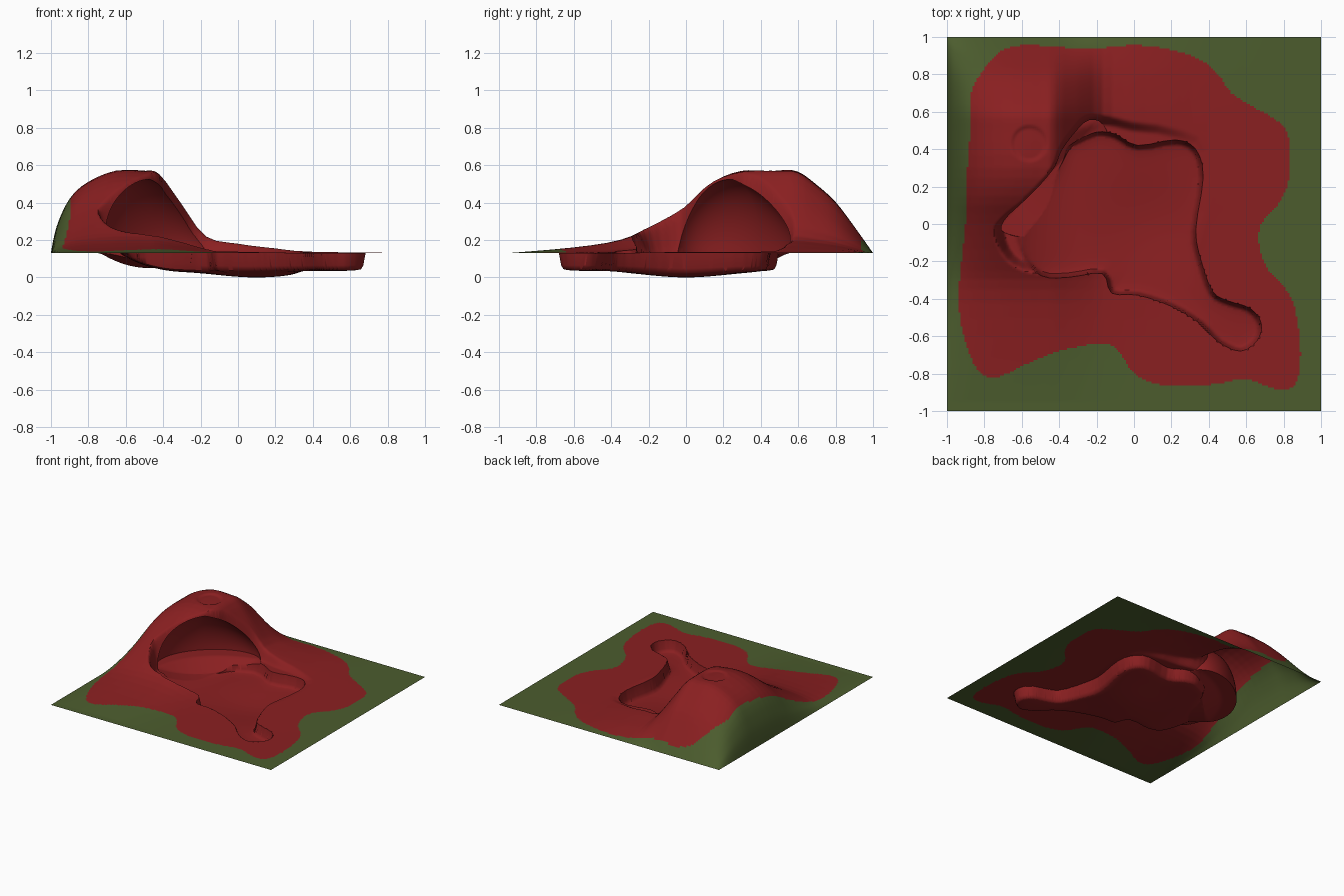
import bpy, bmesh, math
from mathutils import Matrix, Vector

if "Cube" in bpy.data.objects:
    bpy.data.objects.remove(bpy.data.objects["Cube"])

N = 190          # grid cells per side
GROUND = 0.13
ROW = 0.012      # spacing of the rows that follow the pit edge


def material(name, rgb):
    m = bpy.data.materials.new(name)
    m.diffuse_color = (*rgb, 1)
    m.use_nodes = True
    m.node_tree.nodes["Principled BSDF"].inputs["Base Color"].default_value = m.diffuse_color
    return m


def spline(pts, closed=True, n=3):
    """Catmull-Rom resampling of a few control points."""
    out, c = [], len(pts)
    at = lambda i: Vector(pts[i % c] if closed else pts[max(0, min(c - 1, i))])
    for i in range(c if closed else c - 1):
        a, b, d, e = at(i - 1), at(i), at(i + 1), at(i + 2)
        for k in range(n):
            t = k / n
            p = 0.5 * (2 * b + (d - a) * t + (2 * a - 5 * b + 4 * d - e) * t * t
                       + (3 * b - a - 3 * d + e) * t ** 3)
            out.append((p.x, p.y))
    if not closed:
        out.append(tuple(pts[-1]))
    return out


def inside(poly, x, y):
    r, (px, py) = False, poly[-1]
    for qx, qy in poly:
        if (qy > y) != (py > y) and x < (px - qx) * (y - qy) / (py - qy) + qx:
            r = not r
        px, py = qx, qy
    return r


def edge_distance(poly, x, y):
    """Signed distance to the outline (positive inside) and the nearest point on it."""
    if abs(x) > .82 or abs(y) > .8:
        return -9, x, y
    best, (px, py) = (9.0, x, y), poly[-1]
    for qx, qy in poly:
        ex, ey = qx - px, qy - py
        t = max(0, min(1, ((x - px) * ex + (y - py) * ey) / (ex * ex + ey * ey + 1e-12)))
        nx, ny = px + t * ex, py + t * ey
        d = (x - nx) ** 2 + (y - ny) ** 2
        if d < best[0]:
            best = (d, nx, ny)
        px, py = qx, qy
    return math.sqrt(best[0]) * (1 if inside(poly, x, y) else -1), best[1], best[2]


def profile(curve, v):
    for (a, za), (b, zb) in zip(curve, curve[1:]):
        if a <= v <= b:
            return max(0, za + (zb - za) * (v - a) / (b - a + 1e-12) - GROUND) / 0.44
    return 0.0


def smooth(t):
    t = max(0, min(1, t))
    return t * t * (3 - 2 * t)


# outlines seen from above
RED = spline([(-.87, .55), (-.87, .7), (-.8, .83), (-.7, .93), (-.55, .955), (-.25, .935), (0, .955),
              (.2, .93), (.35, .88), (.45, .8), (.52, .7), (.65, .62), (.78, .54), (.83, .45),
              (.83, .25), (.78, .12), (.68, 0), (.67, -.12), (.72, -.25), (.83, -.37), (.87, -.5),
              (.89, -.7), (.86, -.86), (.75, -.88), (.6, -.83), (.4, -.86), (.15, -.86), (0, -.8),
              (-.08, -.68), (-.18, -.64), (-.4, -.68), (-.58, -.75), (-.7, -.81), (-.78, -.82),
              (-.86, -.74), (-.92, -.55), (-.935, -.35), (-.9, 0), (-.89, .3)])
PIT = spline([(-.63, -.02), (-.61, -.15), (-.5, -.275), (-.35, -.285), (-.17, -.265), (-.12, -.37),
              (.02, -.38), (.2, -.44), (.35, -.53), (.45, -.63), (.57, -.68), (.66, -.62),
              (.68, -.53), (.62, -.45), (.5, -.41), (.42, -.36), (.36, -.2), (.33, -.03),
              (.37, .25), (.33, .4), (.22, .45), (.02, .42), (-.1, .48), (-.2, .495),
              (-.29, .46), (-.36, .42), (-.42, .31), (-.5, .21), (-.6, .1)])
OPENING = spline([(-.68, -.2), (-.75, -.05), (-.71, .03), (-.6, .12), (-.5, .22), (-.43, .32),
                  (-.4, .4), (-.33, .5), (-.25, .58), (-.13, .58), (0, .55), (.2, .52), (.4, .4),
                  (.35, -.1), (0, -.35), (-.2, -.26), (-.52, -.27)])
# hill silhouettes from the front and from the side
HX = spline([(-1, .13), (-.97, .27), (-.9, .42), (-.8, .51), (-.65, .57), (-.5, .57), (-.42, .55),
             (-.3, .39), (-.17, .22), (0, .18), (.2, .155), (.4, .137), (.98, .13)], False)
HY = spline([(-.95, .13), (-.6, .16), (-.35, .2), (-.2, .27), (0, .4), (.15, .51), (.3, .565),
             (.5, .57), (.6, .56), (.7, .49), (.8, .4), (.9, .27), (1, .13)], False)


def terrain_point(x, y):
    # pull vertices near the pit edge into rows that follow it
    d, nx, ny = edge_distance(PIT, x, y)
    row = round(d / ROW)
    if 0 <= row <= 2:
        k = row * ROW / d if abs(d) > 1e-6 else 0
        x, y, d = nx + (x - nx) * k, ny + (y - ny) * k, row * ROW
    lip = smooth(edge_distance(OPENING, x, y)[0] / .06)
    z = GROUND + 0.44 * profile(HX, x) * profile(HY, y) * (1 - lip)
    # shallow round dent on the summit
    z -= 0.01 * smooth((.1 - math.hypot(x + .56, y - .43)) / .02)
    if d > 0:
        floor = .035 - .035 * math.exp(-((x - .1) ** 2 + y * y) / .09)
        floor += .07 * max(0, min(1, (-x - .3) / .3)) ** 2 + .02 * math.exp(-d / .03)
        z += (floor - z) * min(1, (0, .8, 1)[row] if row < 3 else 1)
    return x, y, z


# terrain block: height grid on top, closed below so the cave can be cut out
bm = bmesh.new()
bmesh.ops.create_grid(bm, x_segments=N, y_segments=N, size=1)
for v in bm.verts:
    v.co = terrain_point(v.co.x, v.co.y)
rim = [e for e in bm.edges if e.is_boundary]
new = bmesh.ops.extrude_edge_only(bm, edges=rim)["geom"]
for v in new:
    if isinstance(v, bmesh.types.BMVert):
        v.co.z = -0.3
bmesh.ops.contextual_create(bm, geom=[e for e in new if isinstance(e, bmesh.types.BMEdge)])
bmesh.ops.recalc_face_normals(bm, faces=bm.faces)
me = bpy.data.meshes.new("terrain")
bm.to_mesh(me)
bm.free()
terrain = bpy.data.objects.new("terrain", me)
bpy.context.collection.objects.link(terrain)

# cave cutter: rounded arch pushed into the hill, its floor rising at the back and sides
bm = bmesh.new()
bmesh.ops.create_uvsphere(bm, u_segments=64, v_segments=40, radius=1)
for v in bm.verts:
    x, y, z = v.co
    arch = 1 - .3 * max(0, -y)          # steeper on the right shoulder
    low = min(0, -.08 * (1 - y * y) + .15 * max(0, x))
    v.co = (x * .25, y * (.37 if y > 0 else .42), max(z * .395 * arch, low))
r = 2 ** -.5
s0, t0 = .51, -.16
bmesh.ops.transform(bm, verts=bm.verts, matrix=Matrix.Translation(((t0 - s0) * r, (t0 + s0) * r, GROUND))
                    @ Matrix.Rotation(math.radians(135), 4, 'Z'))
cm = bpy.data.meshes.new("cave_cutter")
bm.to_mesh(cm)
bm.free()
cutter = bpy.data.objects.new("cave_cutter", cm)
bpy.context.collection.objects.link(cutter)
cutter.hide_render = True

mod = terrain.modifiers.new("cave", 'BOOLEAN')
mod.operation, mod.object, mod.solver = 'DIFFERENCE', cutter, 'EXACT'
dg = bpy.context.evaluated_depsgraph_get()
cut = bpy.data.meshes.new_from_object(terrain.evaluated_get(dg))
terrain.modifiers.clear()
terrain.data = cut
bpy.data.objects.remove(cutter)

# keep only the surface sheet, then colour it by the red outline
cut.materials.clear()
cut.materials.append(material("red earth", (.255, .014, .015)))
cut.materials.append(material("grass green", (.072, .108, .027)))
bm = bmesh.new()
bm.from_mesh(cut)
block_sides = [f for f in bm.faces if min(v.co.z for v in f.verts) < -.05]
bmesh.ops.delete(bm, geom=block_sides, context='FACES')
for f in bm.faces:
    c = f.calc_center_median()
    f.material_index = 0 if inside(RED, c.x, c.y) else 1
    f.smooth = True
bm.to_mesh(cut)
bm.free()

bpy.context.view_layer.objects.active = terrain
terrain.select_set(True)
bpy.ops.object.shade_smooth_by_angle(angle=math.radians(50))
